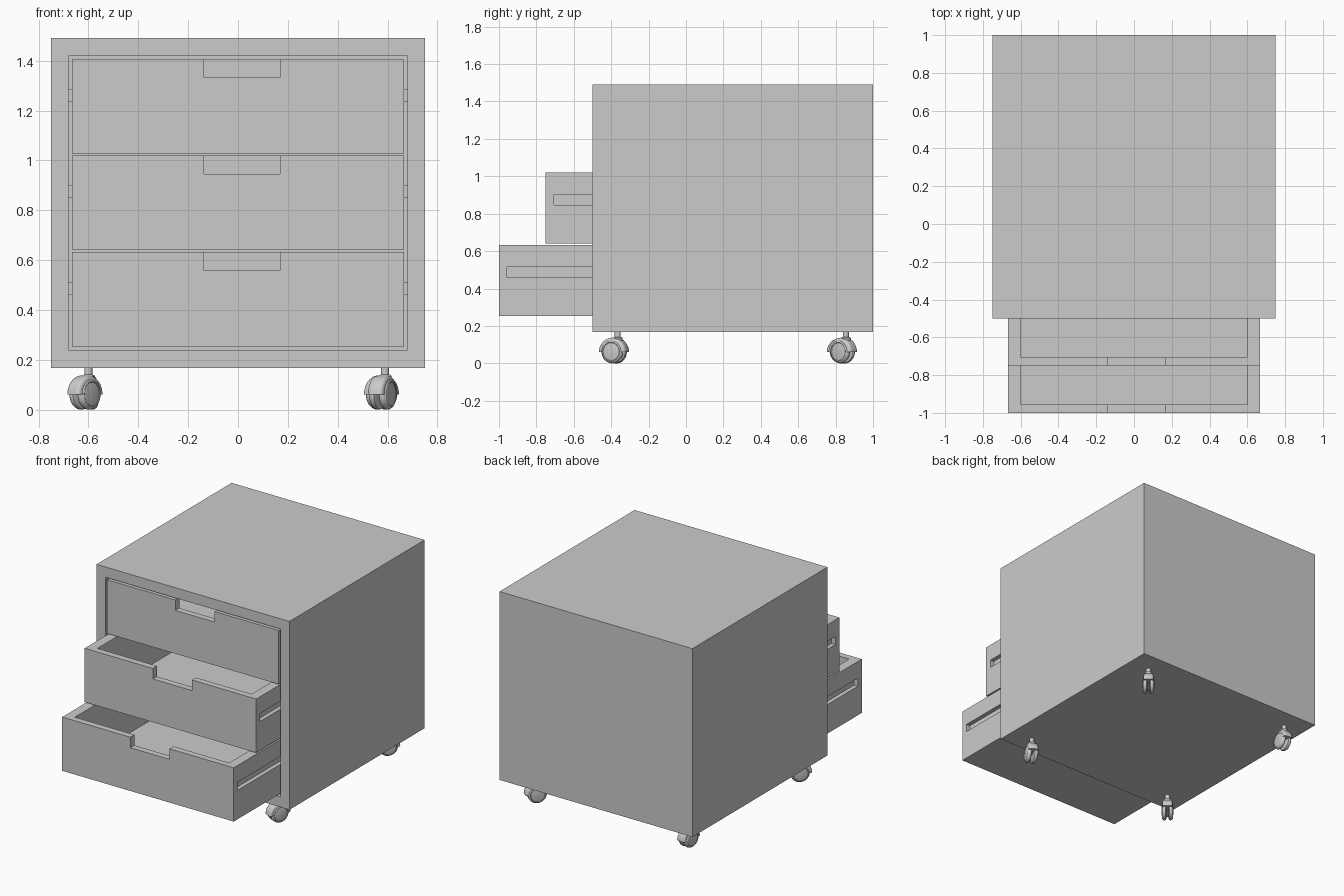
import bpy, bmesh, math
from mathutils import Matrix, Vector

if "Cube" in bpy.data.objects:
    bpy.data.objects.remove(bpy.data.objects["Cube"])


def make_object(name, bm):
    bmesh.ops.recalc_face_normals(bm, faces=bm.faces[:])
    mesh = bpy.data.meshes.new(name)
    bm.to_mesh(mesh)
    bm.free()
    ob = bpy.data.objects.new(name, mesh)
    bpy.context.scene.collection.objects.link(ob)
    return ob


def box(name, x0, x1, y0, y1, z0, z1):
    bm = bmesh.new()
    bmesh.ops.create_cube(bm, size=1)
    for v in bm.verts:
        v.co = ((x0, x1)[v.co.x > 0], (y0, y1)[v.co.y > 0], (z0, z1)[v.co.z > 0])
    return make_object(name, bm)


def carve(ob, *boxes):
    """Cut boxes out of an object and bake the result."""
    cutters = [box("cutter", *b) for b in boxes]
    for c in cutters:
        c.hide_render = True
        mod = ob.modifiers.new("cut", "BOOLEAN")
        mod.operation, mod.solver, mod.object = "DIFFERENCE", "EXACT", c
    bpy.context.view_layer.update()
    dg = bpy.context.evaluated_depsgraph_get()
    baked = bpy.data.meshes.new_from_object(ob.evaluated_get(dg))
    ob.modifiers.clear()
    ob.data = baked
    for c in cutters:
        bpy.data.objects.remove(c)


def lathe(name, profile, matrix, steps=40):
    """Revolve (radius, height) points about z, then place."""
    bm = bmesh.new()
    vs = [bm.verts.new((r, 0, h)) for r, h in profile]
    es = [bm.edges.new(p) for p in zip(vs, vs[1:])]
    bmesh.ops.spin(bm, geom=vs + es, cent=(0, 0, 0), axis=(0, 0, 1),
                   angle=math.tau, steps=steps)
    bmesh.ops.remove_doubles(bm, verts=bm.verts[:], dist=1e-5)
    bm.transform(matrix)
    return smooth(make_object(name, bm))


def smooth(ob):
    bpy.ops.object.select_all(action="DESELECT")
    bpy.context.view_layer.objects.active = ob
    ob.select_set(True)
    bpy.ops.object.shade_smooth_by_angle(angle=math.radians(35))
    return ob


# Cabinet shell, open at the front
cabinet = box("cabinet", -0.75, 0.75, -0.5, 1.0, 0.168, 1.492)
carve(cabinet, (-0.68, 0.68, -0.6, 0.93, 0.24, 1.42))

# Drawers with handle notch and side grooves, plus rails on the cabinet walls
LENGTH, W, H = 1.38, 0.667, 0.378
for name, y, z in (("bottom", -1.0, 0.254), ("middle", -0.75, 0.642), ("top", -0.5, 1.028)):
    drawer = box(name + "_drawer", -W, W, y, y + LENGTH, z, z + H)
    g0, g1 = z + 0.204, z + 0.26
    carve(drawer,
          (-0.6, 0.6, y + 0.045, y + LENGTH - 0.045, z + 0.035, z + H + 0.1),
          (-0.137, 0.168, y - 0.1, y + 0.1, z + H - 0.074, z + H + 0.1),
          (-W - 0.1, -W + 0.03, y + 0.043, y + LENGTH + 0.1, g0, g1),
          (W - 0.03, W + 0.1, y + 0.043, y + LENGTH + 0.1, g0, g1))
    for side, a, b in (("left", -0.682, -0.645), ("right", 0.645, 0.682)):
        box(f"{name}_{side}_rail", a, b, -0.45, 0.93, g0 + 0.003, g1 - 0.003)

# Twin-wheel casters; angle is the trailing direction of each swivel
R = 0.063
WHEEL = [(0, 0.008), (0.052, 0.008), (0.060, 0.012), (R, 0.019), (0.062, 0.026),
         (0.057, 0.034), (0.050, 0.038), (0.047, 0.036), (0.025, 0.039), (0, 0.040)]
STEM = [(0, 0.12), (0.026, 0.12), (0.026, 0.136), (0.016, 0.142), (0.016, 0.17), (0, 0.17)]
for name, x, y, ang in (("front_left", -0.6, -0.365, 230), ("front_right", 0.59, -0.365, 245),
                        ("rear_left", -0.6, 0.855, 262), ("rear_right", 0.59, 0.855, 230)):
    a = math.radians(ang)
    trail = Vector((math.cos(a), math.sin(a), 0))
    lathe(name + "_caster_stem", STEM, Matrix.Translation((x, y, 0)), 24)
    place = (Matrix.Translation(Vector((x, y, R)) + trail * 0.022)
             @ Matrix.Rotation(a, 4, "Z"))
    for i, s in (("a", -90), ("b", 90)):
        lathe(f"{name}_wheel_{i}", WHEEL, place @ Matrix.Rotation(math.radians(s), 4, "X"))
    # Half-round hood between and over the wheels
    bm = bmesh.new()
    arc = [(0.079 * math.cos(t * math.pi / 20), 0.076 * math.sin(t * math.pi / 20) - 0.002)
           for t in range(21)]
    face = bm.faces.new([bm.verts.new((u, -0.034, w)) for u, w in arc])
    ext = bmesh.ops.extrude_face_region(bm, geom=[face])["geom"]
    for v in ext:
        if isinstance(v, bmesh.types.BMVert):
            v.co.y = 0.034
    rim = [e for e in bm.edges
           if abs(e.verts[0].co.y - e.verts[1].co.y) < 1e-6 and e.calc_length() < 0.1]
    bmesh.ops.bevel(bm, geom=rim, offset=0.016, segments=4, profile=0.5, affect="EDGES",
                    clamp_overlap=True)
    bm.transform(place)
    smooth(make_object(name + "_caster_hood", bm))
